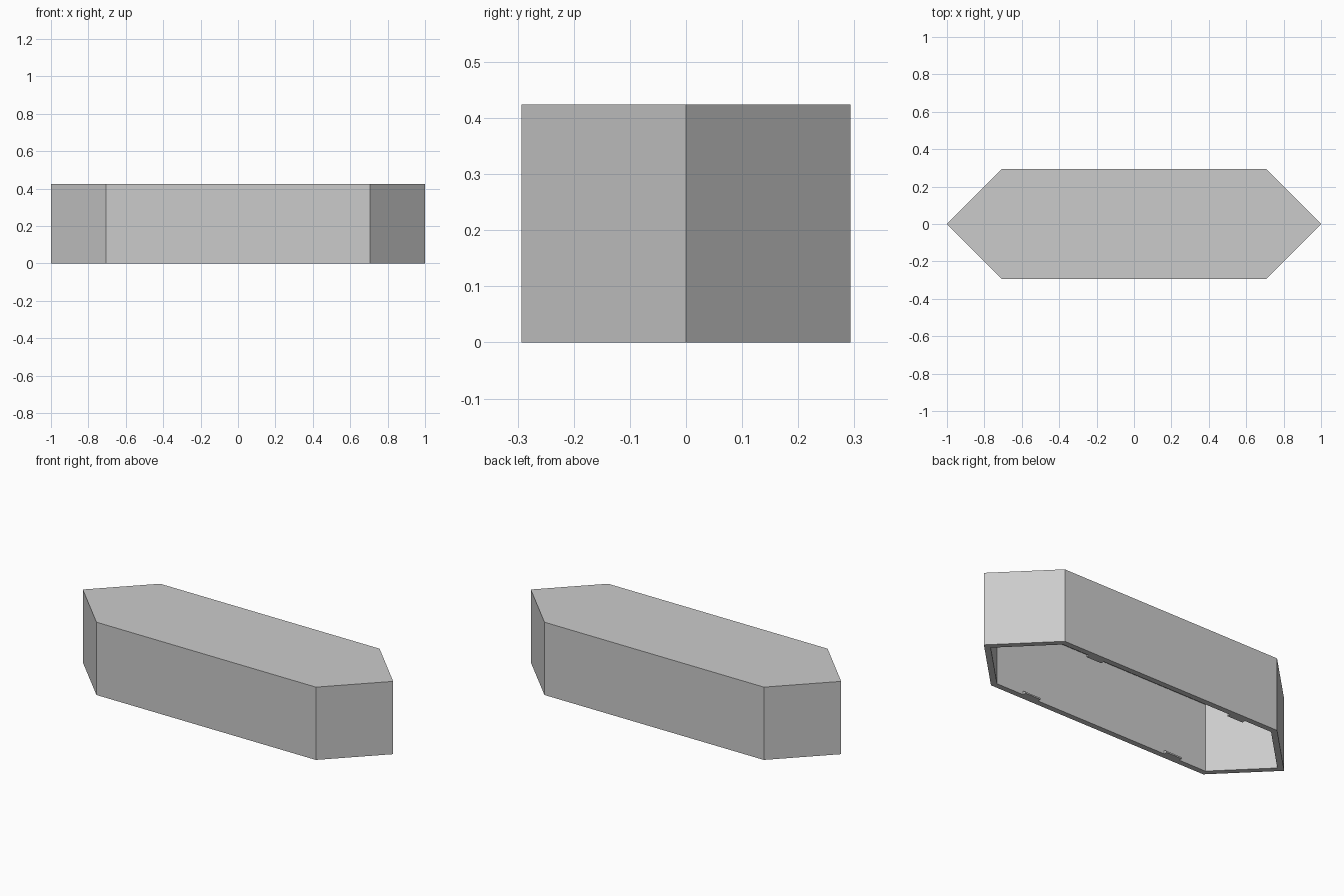
import bpy
import bmesh

if "Cube" in bpy.data.objects:
    bpy.data.objects.remove(bpy.data.objects["Cube"], do_unlink=True)

HEIGHT = 0.424
WALL = 0.032
HALF_WIDTH = 0.293

grey = bpy.data.materials.new("light grey")
grey.use_nodes = True
colour = (0.6, 0.6, 0.6, 1)
grey.diffuse_color = colour
grey.node_tree.nodes["Principled BSDF"].inputs["Base Color"].default_value = colour


def add_object(name, bm):
    bmesh.ops.recalc_face_normals(bm, faces=bm.faces)
    mesh = bpy.data.meshes.new(name)
    bm.to_mesh(mesh)
    bm.free()
    mesh.materials.append(grey)
    obj = bpy.data.objects.new(name, mesh)
    bpy.context.collection.objects.link(obj)
    return obj


def hexagon(inset):
    """Long hexagon with 45 degree points, its sides moved inward."""
    w = HALF_WIDTH - inset
    tip = 1 - inset * 2 ** 0.5
    shoulder = tip - w
    return [(tip, 0), (shoulder, w), (-shoulder, w),
            (-tip, 0), (-shoulder, -w), (shoulder, -w)]


# Hollow cover, open underneath: outer skin, rim and inner skin
bm = bmesh.new()
loops = [[bm.verts.new((x, y, z)) for x, y in hexagon(inset)]
         for inset, z in ((0, HEIGHT), (0, 0), (WALL, 0), (WALL, HEIGHT - WALL))]
for a, b in zip(loops, loops[1:]):
    for i in range(6):
        j = (i + 1) % 6
        bm.faces.new((a[i], a[j], b[j], b[i]))
bm.faces.new(loops[0])
bm.faces.new(loops[-1])
add_object("hollow_cover", bm)


# Small wedge catches inside the long walls, at the rim
def add_catch(name, x, side):
    wall = HALF_WIDTH - WALL
    profile = [(wall + 0.005, 0), (wall - 0.02, 0),
               (wall - 0.02, 0.008), (wall + 0.005, 0.024)]
    bm = bmesh.new()
    start = bm.faces.new([bm.verts.new((x - 0.05, side * y, z)) for y, z in profile])
    grown = bmesh.ops.extrude_face_region(bm, geom=[start], use_keep_orig=True)
    verts = [v for v in grown["geom"] if isinstance(v, bmesh.types.BMVert)]
    bmesh.ops.translate(bm, verts=verts, vec=(0.1, 0, 0))
    add_object(name, bm)


for x, x_name in ((-0.47, "right"), (0.47, "left")):
    for side, y_name in ((-1, "front"), (1, "back")):
        add_catch(f"{y_name}_{x_name}_catch", x, side)
